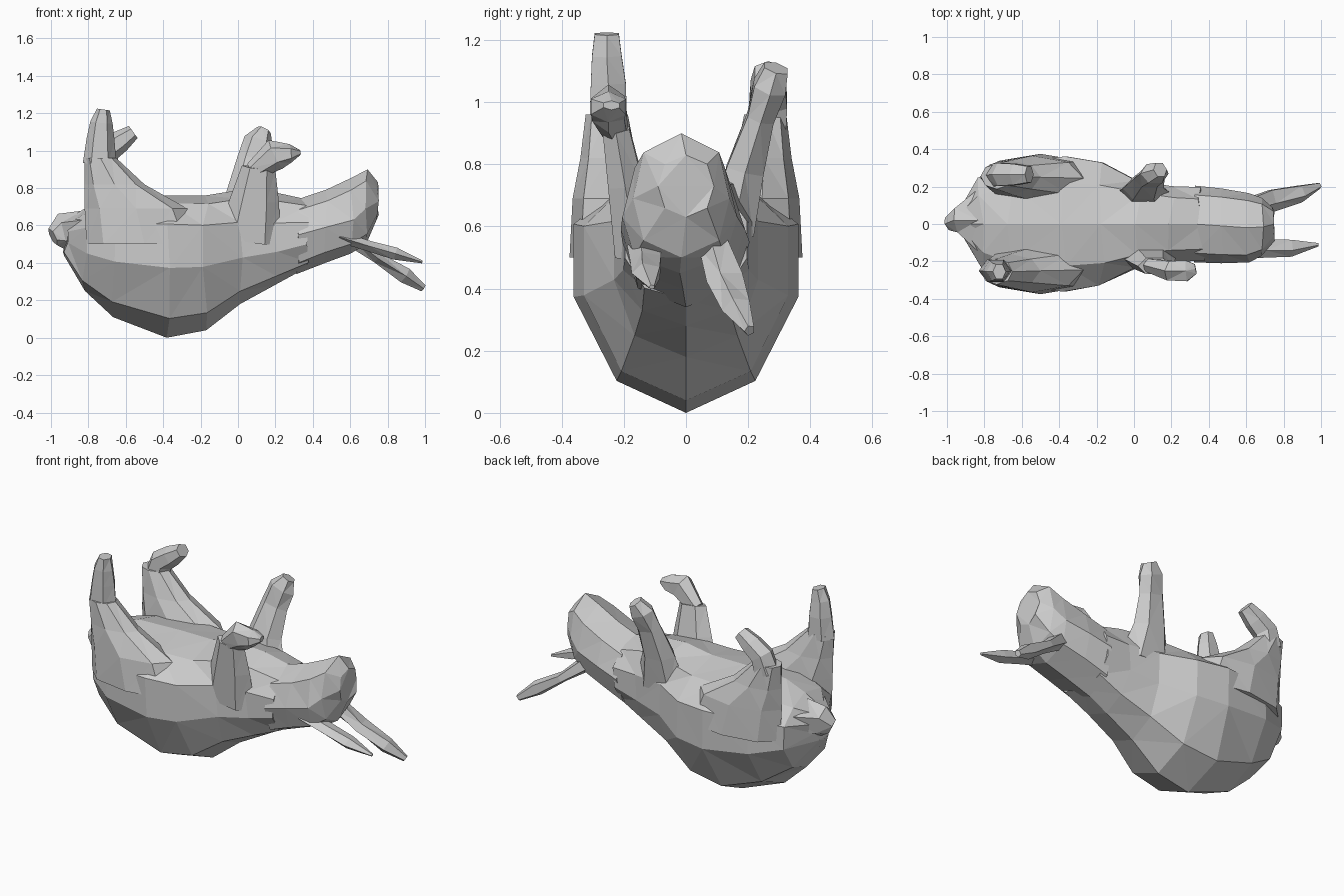
import bpy, bmesh, math, random
from mathutils import Vector

random.seed(4)


def skin(name, rings):
    """Close a stack of equal rings into a flat-shaded, triangulated solid."""
    bm = bmesh.new()
    loops = [[bm.verts.new(p) for p in ring] for ring in rings]
    n = len(loops[0])
    for a, b in zip(loops, loops[1:]):
        for i in range(n):
            j = (i + 1) % n
            bm.faces.new((a[i], a[j], b[j], b[i]))
    bm.faces.new(loops[0][::-1])
    bm.faces.new(loops[-1])
    bmesh.ops.recalc_face_normals(bm, faces=bm.faces)
    bmesh.ops.triangulate(bm, faces=bm.faces, quad_method='SHORT_EDGE')
    mesh = bpy.data.meshes.new(name)
    bm.to_mesh(mesh)
    bm.free()
    obj = bpy.data.objects.new(name, mesh)
    bpy.context.collection.objects.link(obj)
    return obj


def loft_x(name, rows, n=10, turn=0.0, jitter=0.02):
    """Rows: x, bottom z, widest z, top z, centre y, half width, squareness."""
    rings = []
    for x, zb, zm, zt, cy, hw, e in rows:
        ring = []
        for i in range(n):
            a = -math.pi / 2 + 2 * math.pi * (i + turn) / n
            s, c = math.sin(a), math.cos(a)
            c = math.copysign(abs(c) ** e, c)
            z = zm + s * ((zt - zm) if s > 0 else (zm - zb))
            ring.append((x + random.uniform(-jitter, jitter), cy + hw * c, z))
        rings.append(ring)
    return skin(name, rings)


def limb(name, rows, n=6, turn=0.5, level=False):
    """Rows: x, y, z, radius across (y), radius in the side plane.
    level=True keeps every section horizontal."""
    pts = [Vector(r[:3]) for r in rows]
    rings = []
    for k, (p, r) in enumerate(zip(pts, rows)):
        t = (pts[min(k + 1, len(pts) - 1)] - pts[max(k - 1, 0)]).normalized()
        if level:
            t = Vector((0, 0, 1))
        u = Vector((0, 1, 0))
        u = (u - t * u.dot(t)).normalized()
        v = t.cross(u)
        rings.append([p + u * r[3] * math.cos(2 * math.pi * (i + turn) / n)
                      + v * r[4] * math.sin(2 * math.pi * (i + turn) / n)
                      for i in range(n)])
    return skin(name, rings)


# torso, lying on its back
loft_x("body", [
    (-0.92, .44, .54, .63, .00, .08, 1),
    (-0.82, .25, .54, .70, .00, .26, 1),
    (-0.66, .11, .54, .75, .00, .35, 1),
    (-0.38, .00, .54, .76, .00, .38, 1),
    (-0.17, .04, .53, .76, .00, .345, .95),
    (0.02, .18, .54, .79, .00, .24, .7),
    (0.20, .28, .54, .78, .00, .21, .75),
    (0.36, .365, .56, .74, .00, .205, .8)], n=10)

# head tipped back, muzzle upward
loft_x("head", [
    (0.32, .34, .55, .74, .00, .205, .8),
    (0.47, .40, .59, .79, -.01, .20, .75),
    (0.61, .45, .63, .855, -.02, .185, .7),
    (0.69, .50, .69, .90, -.015, .155, .7),
    (0.745, .63, .73, .83, .00, .09, .8)], n=8, jitter=.008)

# stubby tail
limb("tail", [
    (-0.82, .02, .58, .20, .10),
    (-0.94, .02, .565, .075, .10),
    (-0.99, .00, .54, .04, .05)])

# haunches, mirrored
for side, label in ((-1, "straight"), (1, "bent")):
    limb("haunch_" + label, [
        (-0.50, side * .25, .50, .125, .31),
        (-0.545, side * .245, .69, .12, .275),
        (-0.66, side * .25, .82, .09, .16),
        (-0.735, side * .255, .96, .068, .085)], n=8, turn=0, level=True)

# hind shins: one straight up, the other with its foot bent forward
limb("hind_foot_straight", [
    (-0.74, -.25, .93, .07, .09),
    (-0.735, -.25, 1.06, .065, .075),
    (-0.73, -.255, 1.15, .055, .06),
    (-0.72, -.255, 1.22, .045, .035)])
limb("hind_foot_bent", [
    (-0.73, .26, .90, .07, .08),
    (-0.70, .265, 1.0, .07, .07),
    (-0.63, .265, 1.05, .065, .06),
    (-0.56, .265, 1.10, .05, .04)])

# forelegs
limb("foreleg_upright", [
    (0.05, .15, .58, .08, .17),
    (0.05, .19, .78, .07, .11),
    (0.08, .24, .95, .05, .085),
    (0.11, .27, 1.05, .06, .08),
    (0.14, .29, 1.11, .045, .04)])
limb("foreleg_shoulder", [
    (0.06, -.16, .52, .08, .17),
    (0.09, -.195, .74, .065, .13),
    (0.11, -.225, .91, .05, .09)])
limb("foreleg_bent_paw", [
    (0.08, -.22, .89, .04, .05),
    (0.20, -.25, .98, .06, .085),
    (0.28, -.25, .985, .065, .05),
    (0.33, -.24, .99, .03, .015)])

# ears trailing beyond the head
limb("ear_front", [
    (0.54, -.13, .54, .06, .03),
    (0.70, -.125, .49, .055, .03),
    (0.84, -.125, .45, .05, .035),
    (0.985, -.11, .405, .01, .008)], n=5)
limb("ear_back", [
    (0.60, .09, .54, .05, .05),
    (0.74, .13, .43, .065, .03),
    (0.89, .165, .335, .05, .045),
    (0.99, .205, .265, .018, .02)], n=5)
